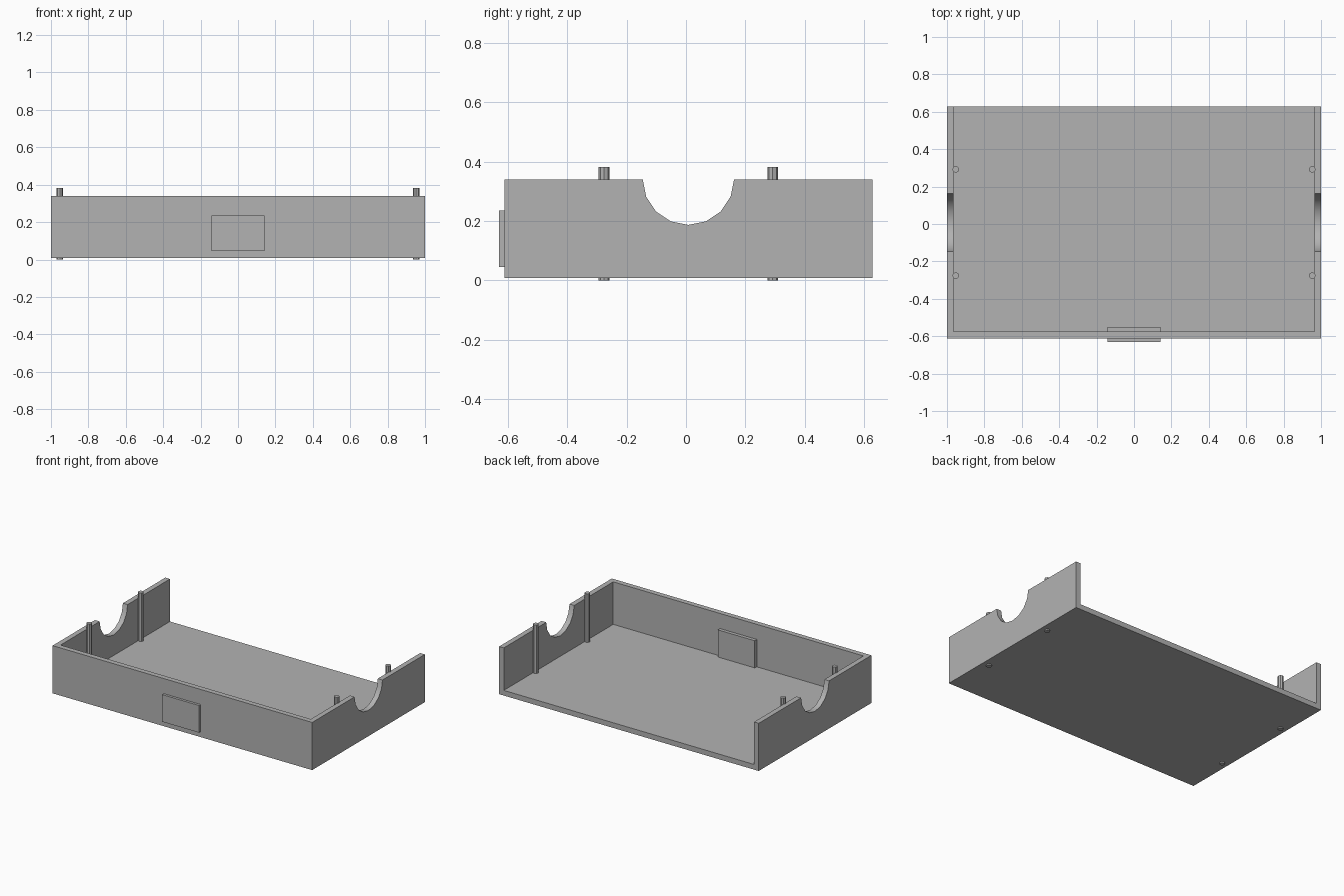
import bpy
from math import pi, radians

cube = bpy.data.objects.get("Cube")
if cube:
    bpy.data.objects.remove(cube, do_unlink=True)

grey = bpy.data.materials.new("plain grey")
grey.use_nodes = True
colour = (0.45, 0.45, 0.45, 1)
grey.diffuse_color = colour
grey.node_tree.nodes["Principled BSDF"].inputs["Base Color"].default_value = colour


def finish(name):
    ob = bpy.context.object
    ob.name = name
    bpy.ops.object.transform_apply(location=True, rotation=True, scale=True)
    ob.data.materials.append(grey)
    return ob


def box(name, x, y, z):
    """Box from three (low, high) ranges."""
    bpy.ops.mesh.primitive_cube_add(size=1, location=[(a + b) / 2 for a, b in (x, y, z)])
    bpy.context.object.scale = [b - a for a, b in (x, y, z)]
    return finish(name)


def cylinder(name, sides, radius, length, location, rotation=(0, 0, 0)):
    bpy.ops.mesh.primitive_cylinder_add(vertices=sides, radius=radius, depth=length,
                                        location=location, rotation=rotation)
    return finish(name)


def cut(target, cutter):
    cutter.hide_render = True
    mod = target.modifiers.new("cut", "BOOLEAN")
    mod.operation = "DIFFERENCE"
    mod.solver = "EXACT"
    mod.object = cutter
    bpy.ops.object.select_all(action="DESELECT")
    target.select_set(True)
    bpy.context.view_layer.objects.active = target
    bpy.ops.object.modifier_apply(modifier=mod.name)
    bpy.data.objects.remove(cutter, do_unlink=True)


# Tray: floor, front wall and side walls, open at the top and back
bottom, top, wall = 0.008, 0.34, 0.036
front, back = -0.612, 0.628
tray = box("tray", (-1, 1), (front, back), (bottom, top))
cut(tray, box("hollow_cutter", (-1 + wall, 1 - wall), (front + wall, 1), (bottom + wall, 1)))

# Round notches through both side walls
cut(tray, cylinder("notch_cutter", 16, 0.154, 3, (0, 0.008, top + 0.001), (0, pi / 2, 0)))
bpy.ops.object.shade_smooth_by_angle(angle=radians(30))

# Plate passing through the front wall
box("front_plate", (-0.143, 0.141), (-0.63, -0.552), (0.046, 0.235))

# Alignment pins along the side walls
pin_height = 0.382
for side, x in (("left", 0.953), ("right", -0.953)):
    for end, y in (("front", -0.276), ("back", 0.292)):
        cylinder(f"{side}_{end}_pin", 8, 0.018, pin_height, (x, y, pin_height / 2))
